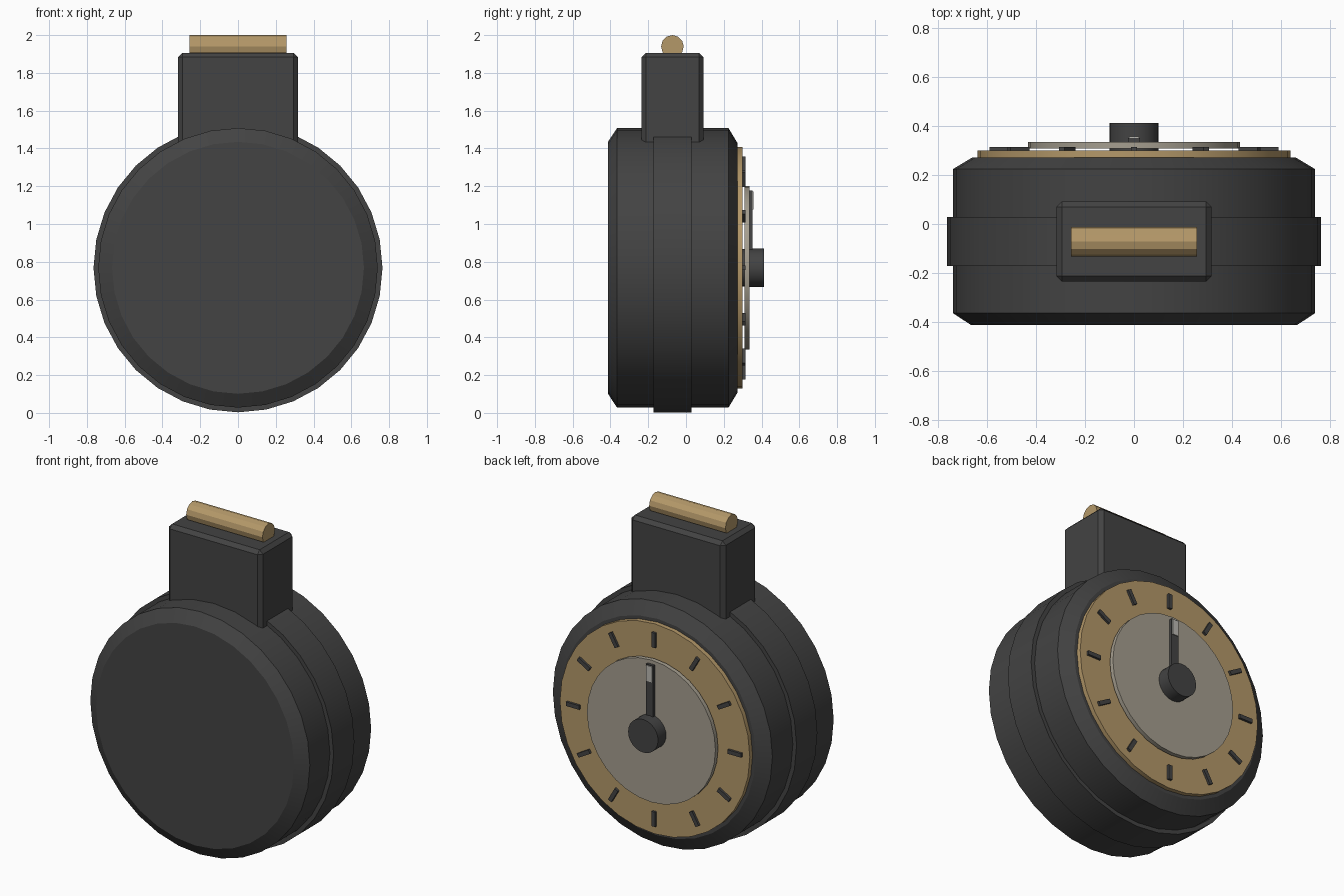
import bpy, bmesh, math
from mathutils import Matrix

if "Cube" in bpy.data.objects:
    bpy.data.objects.remove(bpy.data.objects["Cube"])

CZ = 0.768  # height of the case axis


def material(name, rgb):
    m = bpy.data.materials.new(name)
    m.diffuse_color = (*rgb, 1)
    m.use_nodes = True
    m.node_tree.nodes["Principled BSDF"].inputs["Base Color"].default_value = m.diffuse_color
    return m


DARK = material("dark_grey", (0.056, 0.056, 0.056))
GOLD = material("brass", (0.456, 0.314, 0.141))
GREY = material("warm_grey", (0.376, 0.342, 0.275))
SILVER = material("light_silver", (0.50, 0.49, 0.45))


def finish(bm, name, mat, smooth=None):
    bmesh.ops.recalc_face_normals(bm, faces=bm.faces)
    me = bpy.data.meshes.new(name)
    bm.to_mesh(me)
    bm.free()
    ob = bpy.data.objects.new(name, me)
    bpy.context.collection.objects.link(ob)
    me.materials.append(mat)
    if smooth:
        bpy.ops.object.select_all(action='DESELECT')
        ob.select_set(True)
        bpy.context.view_layer.objects.active = ob
        bpy.ops.object.shade_smooth_by_angle(angle=math.radians(smooth))
    return ob


def lathe(name, profile, mat, sides=32):
    """Solid of revolution about the y axis from (y, radius) points."""
    bm = bmesh.new()
    rings = []
    for y, r in profile:
        rings.append([bm.verts.new((r * math.sin(2 * math.pi * i / sides), y,
                                    CZ + r * math.cos(2 * math.pi * i / sides)))
                      for i in range(sides)])
    for a, b in zip(rings, rings[1:]):
        for i in range(sides):
            j = (i + 1) % sides
            bm.faces.new((a[i], a[j], b[j], b[i]))
    bm.faces.new(rings[0])
    bm.faces.new(rings[-1])
    return finish(bm, name, mat, 25)


def box(name, lo, hi, mat, bevel=0, turn=0):
    """Box between two corners, optionally bevelled, turned about the case axis."""
    bm = bmesh.new()
    bmesh.ops.create_cube(bm, size=1)
    for v in bm.verts:
        v.co = [(l + h) / 2 + c * (h - l) for l, h, c in zip(lo, hi, v.co)]
    if bevel:
        bmesh.ops.bevel(bm, geom=bm.edges[:], offset=bevel, segments=1, affect='EDGES')
    if turn:
        c = Matrix.Translation((0, 0, CZ))
        bm.transform(c @ Matrix.Rotation(turn, 4, 'Y') @ c.inverted())
    return finish(bm, name, mat)


# Round case with chamfered rims and a raised centre band
lathe("case", [(-0.413, 0.667), (-0.365, 0.74), (0.225, 0.74), (0.273, 0.66)], DARK)
lathe("centre_band", [(-0.172, 0.765), (0.028, 0.765)], DARK)

# Neck block on top with a brass roller
box("neck", (-0.317, -0.235, 1.3), (0.317, 0.092, 1.905), DARK, 0.022)
bm = bmesh.new()
bmesh.ops.create_cone(bm, cap_ends=True, segments=12, radius1=0.06, radius2=0.06, depth=0.514,
                      matrix=Matrix.Translation((0, -0.072, 1.94)) @ Matrix.Rotation(math.pi / 2, 4, 'Y'))
finish(bm, "roller", GOLD)

# Dial: brass plate, grey inner disc, hub
lathe("dial_plate", [(0.265, 0.64), (0.30, 0.64)], GOLD)
lathe("inner_disc", [(0.309, 0.433), (0.335, 0.433)], GREY)
lathe("disc_spindle", [(0.29, 0.1), (0.32, 0.1)], DARK, 16)
lathe("hub", [(0.33, 0.101), (0.413, 0.101)], DARK, 24)

# Twelve hour ticks
for i in range(12):
    box(f"tick_{i + 1}", (-0.0125, 0.295, CZ + 0.5), (0.0125, 0.314, CZ + 0.59), DARK,
        turn=i * math.pi / 6)

# Hand with a light tip
box("hand", (-0.024, 0.33, CZ), (0.024, 0.352, CZ + 0.41), DARK)
box("hand_tip", (-0.02, 0.345, CZ + 0.31), (0.02, 0.358, CZ + 0.405), SILVER)
